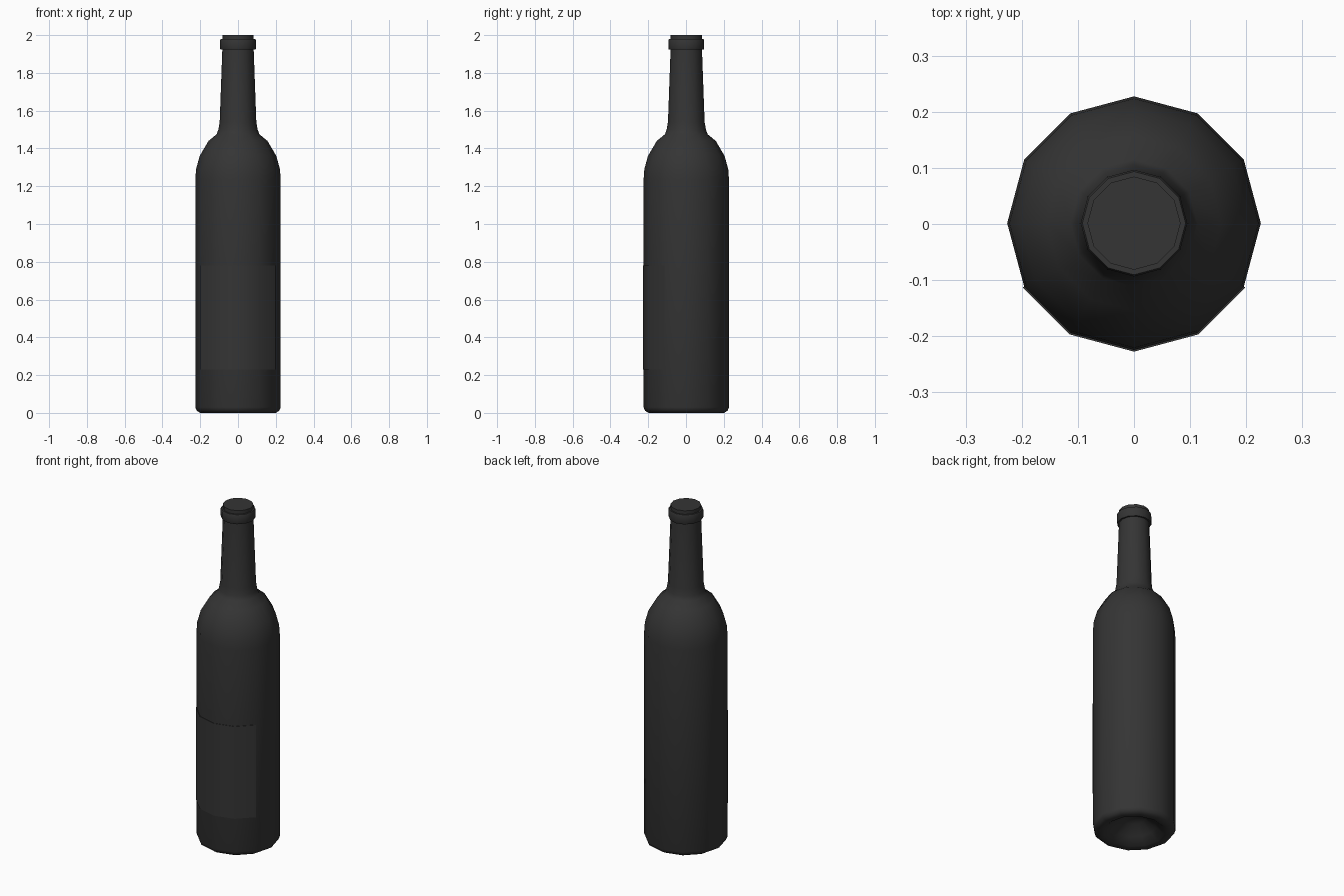
import bpy, bmesh, math

if "Cube" in bpy.data.objects:
    bpy.data.objects.remove(bpy.data.objects["Cube"])

SIDES = 12
Y0 = 0.0015   # tiny shift so bottle plus raised label is centred

glass = bpy.data.materials.new("dark_grey")
glass.diffuse_color = (0.035, 0.035, 0.035, 1)
glass.use_nodes = True
glass.node_tree.nodes["Principled BSDF"].inputs["Base Color"].default_value = glass.diffuse_color


def lathe(name, profile, start=0, steps=SIDES, smooth=40):
    """Revolve (radius, z) points round z; a full turn is welded shut."""
    bm = bmesh.new()
    rows = []
    for i in range(steps + 1):
        a = math.radians(start + i * 360 / SIDES)
        rows.append([bm.verts.new((r * math.cos(a), r * math.sin(a) + Y0, z))
                     for r, z in profile])
    for a, b in zip(rows, rows[1:]):
        for j in range(len(profile) - 1):
            bm.faces.new((a[j], b[j], b[j + 1], a[j + 1]))
    bmesh.ops.remove_doubles(bm, verts=bm.verts, dist=1e-5)
    bmesh.ops.recalc_face_normals(bm, faces=bm.faces)
    mesh = bpy.data.meshes.new(name)
    bm.to_mesh(mesh)
    bm.free()
    mesh.materials.append(glass)
    obj = bpy.data.objects.new(name, mesh)
    bpy.context.collection.objects.link(obj)
    bpy.context.view_layer.objects.active = obj
    obj.select_set(True)
    bpy.ops.object.shade_smooth_by_angle(angle=math.radians(smooth))
    obj.select_set(False)
    return obj


# Bottle: hollow base, straight body, rounded shoulder, tapering neck
lathe("bottle", [
    (0, 0.10), (0.06, 0.085), (0.12, 0.04), (0.165, 0.004), (0.20, 0),
    (0.219, 0.012), (0.226, 0.03), (0.226, 1.235), (0.222, 1.29),
    (0.203, 1.36), (0.156, 1.44), (0.113, 1.475), (0.104, 1.50),
    (0.097, 1.54), (0.083, 1.925)], smooth=50)

# Collar ring below the mouth
lathe("collar", [
    (0.082, 1.923), (0.092, 1.923), (0.095, 1.93), (0.095, 1.972),
    (0.092, 1.979), (0.082, 1.979)], smooth=50)

# Closed mouth on top
lathe("mouth_cap", [(0.083, 1.925), (0.083, 2.0), (0, 2.0)])

# Raised front label wrapping four sides
lathe("label", [(0.225, 0.23), (0.229, 0.23), (0.229, 0.78), (0.225, 0.78)],
      start=210, steps=4)
